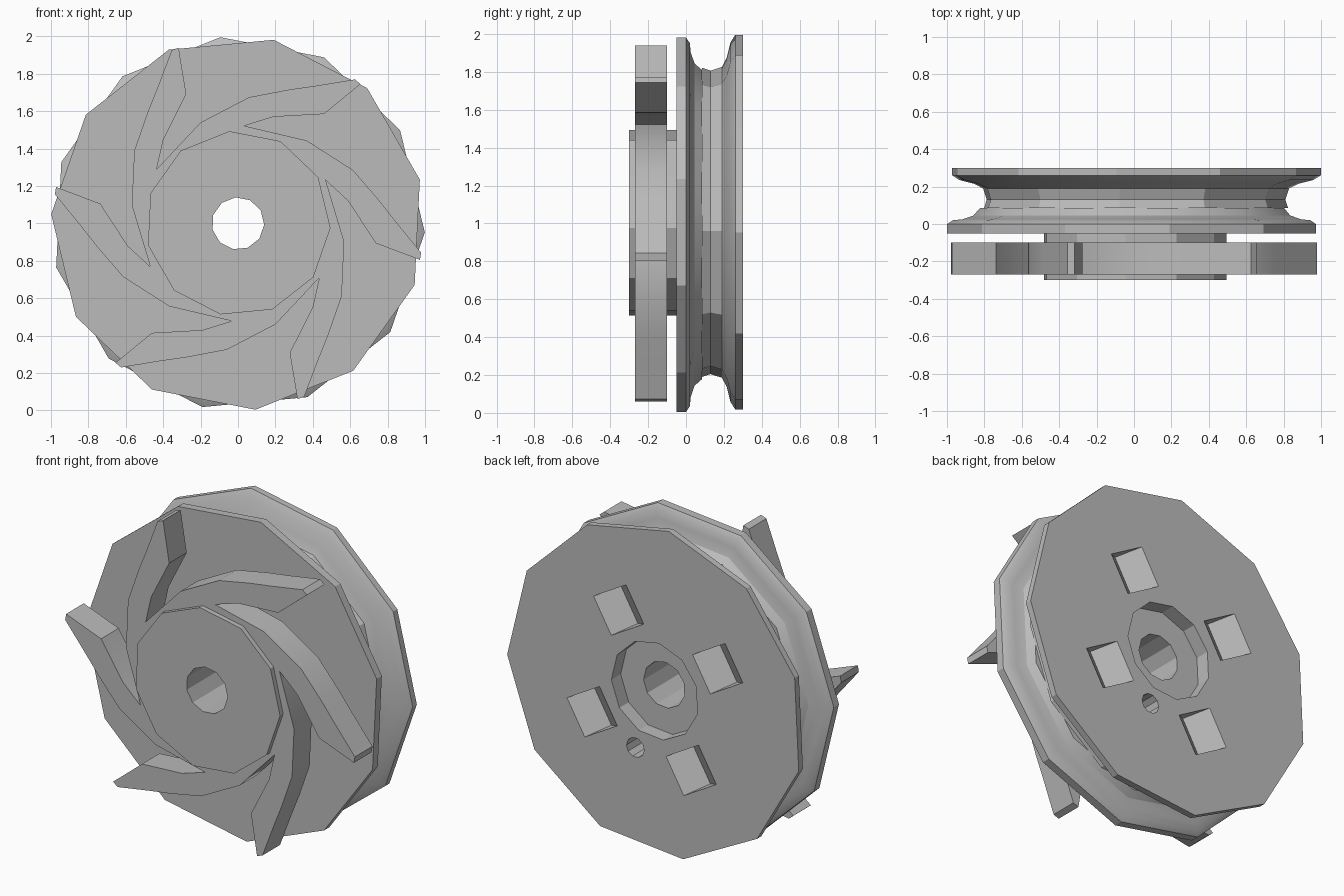
import bpy, bmesh
from math import sin, cos, radians, pi
from mathutils import Vector

cube = bpy.data.objects.get("Cube")
if cube:
    bpy.data.objects.remove(cube, do_unlink=True)

GREY = (0.5, 0.5, 0.5, 1)
SIDES = 11
TURN_A, TURN_B = 79, 95.4      # facet rotation of the two pulley halves

metal = bpy.data.materials.new("cast_grey")
metal.use_nodes = True
metal.diffuse_color = GREY
metal.node_tree.nodes["Principled BSDF"].inputs["Base Color"].default_value = GREY


def polar(r, y, degrees):
    a = radians(degrees)
    return Vector((r * cos(a), y, 1 + r * sin(a)))


def build(name, rings, loop=False):
    """Bridge rings of points; join last to first if loop, else cap the ends."""
    bm = bmesh.new()
    rows = [[bm.verts.new(p) for p in ring] for ring in rings]
    n = len(rows[0])
    pairs = list(zip(rows, rows[1:])) + ([(rows[-1], rows[0])] if loop else [])
    for a, b in pairs:
        for i in range(n):
            j = (i + 1) % n
            bm.faces.new((a[i], a[j], b[j], b[i]))
    if not loop:
        bm.faces.new(rows[0])
        bm.faces.new(rows[-1])
    bmesh.ops.recalc_face_normals(bm, faces=bm.faces)
    mesh = bpy.data.meshes.new(name)
    bm.to_mesh(mesh)
    bm.free()
    mesh.materials.append(metal)
    obj = bpy.data.objects.new(name, mesh)
    bpy.context.collection.objects.link(obj)
    return obj


def lathe(name, profile, turn):
    """Turn a closed (radius, y) profile; the bore keeps one shared rotation."""
    rings = [[polar(r, y, (turn if r > 0.3 else TURN_B) + 360 * k / SIDES)
              for k in range(SIDES)] for r, y in profile]
    return build(name, rings, loop=True)


def cut(target, cutter):
    cutter.hide_render = True
    mod = target.modifiers.new("cut", 'BOOLEAN')
    mod.operation, mod.solver, mod.object = 'DIFFERENCE', 'EXACT', cutter
    bpy.context.view_layer.objects.active = target
    bpy.ops.object.modifier_apply(modifier=mod.name)
    bpy.data.objects.remove(cutter, do_unlink=True)


# Front half of the grooved pulley
front_flange = lathe("front_flange", [
    (0.14, -0.05), (1.0, -0.05), (1.0, 0.0), (0.97, 0.02), (0.92, 0.025),
    (0.86, 0.045), (0.825, 0.085), (0.14, 0.085)], TURN_A)

# Back half, with the shallow counterbore
back_flange = lathe("back_flange", [
    (0.14, 0.085), (0.825, 0.085), (0.81, 0.13), (0.83, 0.19), (0.88, 0.215),
    (0.96, 0.235), (1.0, 0.26), (1.0, 0.3), (0.295, 0.3), (0.295, 0.21),
    (0.14, 0.21)], TURN_B)

# Four wedge pockets in the back face, all lying the same way
across = Vector((cos(radians(150)), 0, sin(radians(150))))
along = Vector((cos(radians(60)), 0, sin(radians(60))))
wedge = [(-0.127, 0.33), (-0.127, 0.3), (0.0, 0.2), (0.127, 0.3), (0.127, 0.33)]
for k in range(4):
    centre = polar(0.49, 0, 60 + 90 * k)
    cut(back_flange, build("pocket_cutter", [
        [centre + across * t + Vector((0, y, 0)) + along * s for t, y in wedge]
        for s in (-0.12, 0.12)]))

# Small blind pin hole
pin = polar(0.407, 0, -71)
cut(back_flange, build("pin_cutter", [
    [pin + Vector((0.06 * cos(k * pi / 5), y, 0.06 * sin(k * pi / 5)))
     for k in range(10)] for y in (0.12, 0.33)]))

# Hub through the impeller
hub = lathe("hub", [(0.14, -0.3), (0.495, -0.3), (0.495, -0.05), (0.14, -0.05)], TURN_B)

# Impeller: one swept blade outline repeated six times around a thin ring
blade = [(-0.435, 0.29), (-0.2, 0.54), (0.06, 0.675), (0.27, 0.715),
         (0.41, 0.735), (0.625, 0.77), (0.655, 0.745), (0.46, 0.585), (0.19, 0.57)]
outline = []
for k in range(6):
    a = radians(-60 * k)
    outline += [(x * cos(a) - z * sin(a), x * sin(a) + z * cos(a)) for x, z in blade]
impeller = build("impeller_blades", [
    [Vector((x, y, 1 + z)) for x, z in outline] for y in (-0.27, -0.1)])

# Bore through the impeller
cut(impeller, build("bore_cutter", [
    [polar(0.3, y, TURN_B + 360 * k / SIDES) for k in range(SIDES)]
    for y in (-0.4, 0.0)]))

# Soften shallow angles only
for obj in (front_flange, back_flange, hub, impeller):
    bpy.ops.object.select_all(action='DESELECT')
    obj.select_set(True)
    bpy.context.view_layer.objects.active = obj
    bpy.ops.object.shade_smooth_by_angle(angle=radians(30))
